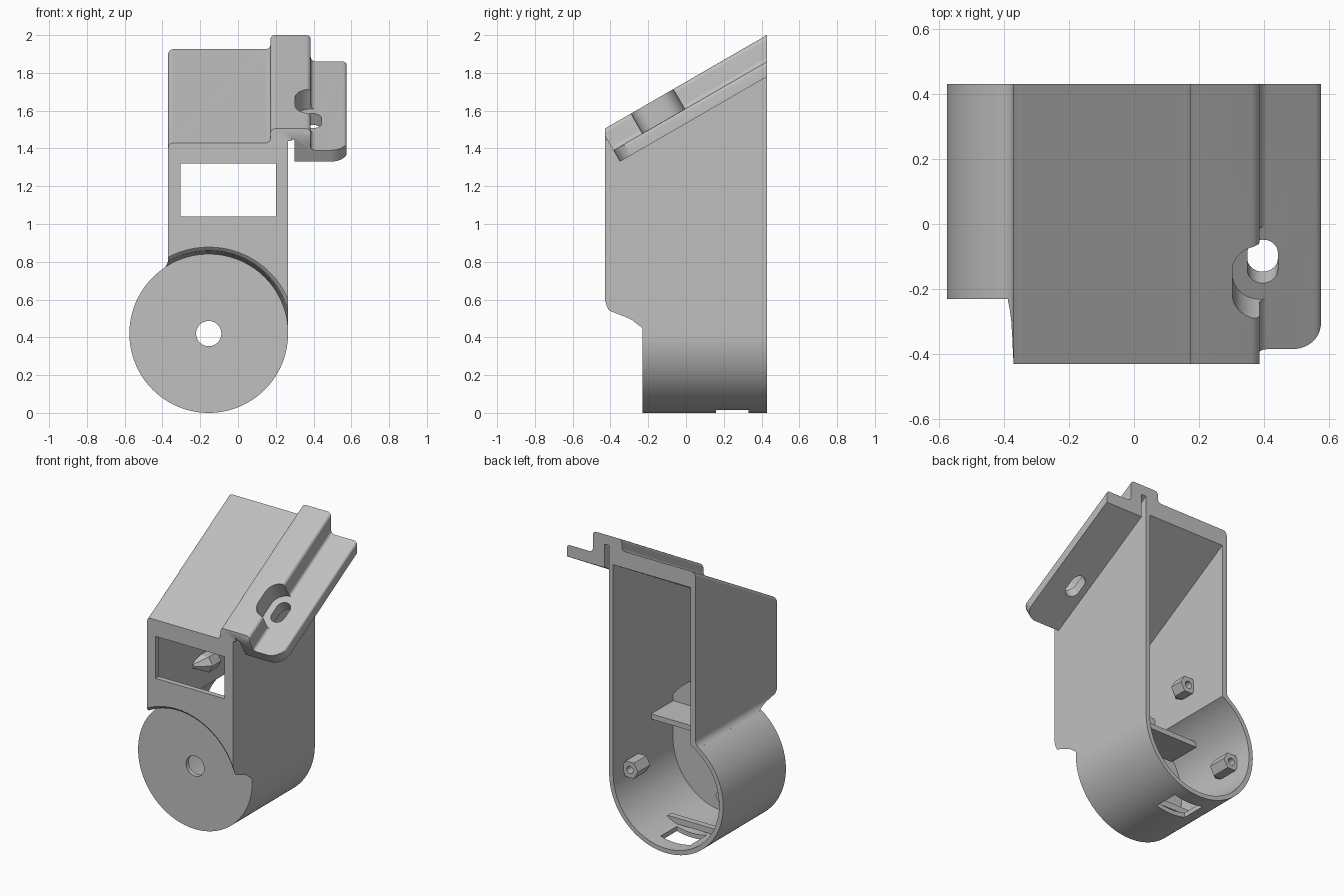
import bpy, bmesh
from math import sin, cos, tan, radians, pi
from mathutils import Matrix

if "Cube" in bpy.data.objects:
    bpy.data.objects.remove(bpy.data.objects["Cube"], do_unlink=True)

TILT = radians(30)
T = 1.678              # height of the sloping top at y = 0
CX, CZ, R = -0.155, 0.42, 0.42   # barrel axis and radius

grey = bpy.data.materials.new("light grey plastic")
grey.use_nodes = True
grey.diffuse_color = (0.53, 0.53, 0.53, 1)
grey.node_tree.nodes["Principled BSDF"].inputs["Base Color"].default_value = grey.diffuse_color


def arc(x, z, r, a0, a1, n=6):
    angles = [radians(a0 + (a1 - a0) * i / n) for i in range(n + 1)]
    return [(x + r * cos(a), z + r * sin(a)) for a in angles]


def finish(name, bm):
    bmesh.ops.recalc_face_normals(bm, faces=bm.faces)
    mesh = bpy.data.meshes.new(name)
    bm.to_mesh(mesh)
    bm.free()
    mesh.materials.append(grey)
    obj = bpy.data.objects.new(name, mesh)
    bpy.context.collection.objects.link(obj)
    return obj


def loft(name, ring_a, ring_b):
    bm = bmesh.new()
    a = [bm.verts.new(p) for p in ring_a]
    b = [bm.verts.new(p) for p in ring_b]
    bm.faces.new(a)
    bm.faces.new(b[::-1])
    for i in range(len(a)):
        j = (i + 1) % len(a)
        bm.faces.new((a[i], b[i], b[j], a[j]))
    return finish(name, bm)


def prism(name, flat, y0, y1, sloped=()):
    """Extrude an x-z outline along y; sloped points rise with the roof."""
    def ring(y):
        return [(x, y, z) for x, z in flat] + [(x, y, z + y * tan(TILT)) for x, z in sloped]
    return loft(name, ring(y0), ring(y1))


def roof_prism(name, outline, v0, v1):
    """Extrude an x-u outline square to the sloping roof."""
    obj = loft(name, [(x, u, v0) for x, u in outline], [(x, u, v1) for x, u in outline])
    obj.data.transform(Matrix.Translation((0, 0, T)) @ Matrix.Rotation(TILT, 4, 'X'))
    return obj


def box(name, x0, x1, y0, y1, z0, z1):
    return prism(name, [(x0, z0), (x1, z0), (x1, z1), (x0, z1)], y0, y1)


def lathe(name, profile, n=72):
    bm = bmesh.new()
    rings = [[bm.verts.new((x, y, z)) for x, z in arc(CX, CZ, r, 0, 360, n)[:-1]]
             for y, r in profile]
    bm.faces.new(rings[0])
    bm.faces.new(rings[-1][::-1])
    for a, b in zip(rings, rings[1:]):
        for i in range(n):
            j = (i + 1) % n
            bm.faces.new((a[i], b[i], b[j], a[j]))
    return finish(name, bm)


def cut(target, cutter):
    cutter.hide_render = True
    mod = target.modifiers.new("cut", 'BOOLEAN')
    mod.operation = 'DIFFERENCE'
    mod.solver = 'EXACT'
    mod.object = cutter
    bpy.context.view_layer.objects.active = target
    bpy.ops.object.modifier_apply(modifier=mod.name)
    bpy.data.objects.remove(cutter, do_unlink=True)


def smooth(obj):
    bpy.ops.object.select_all(action='DESELECT')
    obj.select_set(True)
    bpy.context.view_layer.objects.active = obj
    bpy.ops.object.shade_smooth_by_angle(angle=radians(30))


# Housing outline: barrel, side walls, raised ridge and side flange
barrel = arc(CX, CZ, R, 0, -235, 94) + arc(-0.43, 0.813, 0.06, -55, 0)
roof = (arc(-0.34, T - 0.03, 0.03, 180, 90)
        + arc(0.147, T + 0.025, 0.025, 270, 360)
        + arc(0.197, T + 0.05, 0.025, 180, 90)
        + arc(0.36, T + 0.05, 0.025, 90, 0)
        + arc(0.41, T - 0.041, 0.025, 180, 270)
        + arc(0.555, T - 0.086, 0.02, 90, 0)
        + [(0.575, T - 0.146), (0.3, T - 0.146), (0.3, T + 0.01), (0.265, T + 0.01)])
housing = prism("housing", barrel, -0.43, 0.43, roof)

# Rounded step in front of the barrel
cut(housing, lathe("step_cutter", [
    (-0.6, 0.5), (-0.45, 0.49), (-0.43, 0.458), (-0.42, 0.445), (-0.408, 0.438),
    (-0.39, 0.4355), (-0.3, 0.4276), (-0.25, 0.4225), (-0.23, 0.421)]))

# Hollow interior, open at the back
ceiling = [(-0.335, T - 0.11), (0.235, T - 0.11)]
cut(housing, prism("rear_cavity", arc(CX, CZ, 0.39, 0, -242.5, 90), -0.2, 0.6, ceiling))
cut(housing, prism("front_cavity", arc(CX, CZ, 0.49, 37.3, 111.5, 24), -0.395, -0.15, ceiling))

# Window, axle hole and bottom slot
cut(housing, box("window_cutter", -0.305, 0.2, -0.6, -0.3, 1.04, 1.32))
cut(housing, prism("axle_cutter", arc(CX, CZ, 0.067, 0, 360, 32)[:-1], -0.4, -0.1))
cut(housing, box("bottom_slot_cutter", CX - 0.11, CX + 0.11, 0.16, 0.33, -0.1, 0.1))

# Flange front end with rounded corner, square to the roof
cut(housing, roof_prism("flange_end_cutter",
                        [(0.283, -0.9), (0.283, -0.477)]
                        + arc(0.485, -0.387, 0.09, 270, 360, 10)
                        + [(0.7, -0.387), (0.7, -0.9)], -0.3, 0.3))


# Screw slot through the flange and its relief in the ridge
def slot(x, u, r, half):
    return arc(x, u + half, r, 0, 180, 16) + arc(x, u - half, r, 180, 360, 16)


cut(housing, roof_prism("relief_cutter", slot(0.39, -0.17, 0.088, 0.042), -0.056, 0.2))
cut(housing, roof_prism("screw_slot_cutter", slot(0.395, -0.165, 0.047, 0.03), -0.3, 0.1))
smooth(housing)

# Inner shelf and bottom rail
box("inner_shelf", -0.465, 0.245, -0.21, 0.03, 0.635, 0.67)
box("bottom_rail", CX - 0.195, CX + 0.195, 0.1, 0.14, 0.05, 0.09)


# Screw bosses: six-sided, tapering back into the wall
def boss(name, x, z, y0, y1, wall_x, r):
    def hexagon(y, k):
        return [(wall_x + (px - wall_x) * k, y, z + (pz - z) * k)
                for px, pz in arc(x, z, r, 0, 360, 6)[:-1]]
    body = loft(name, hexagon(y0, 1), hexagon(y1, 1))
    loft(name + "_taper", hexagon(y0, 1), hexagon(y0 - 0.07, 0.25))
    cut(body, prism("hole_cutter", arc(x, z, 0.024, 0, 360, 16)[:-1], y1 - 0.1, y1 + 0.1))
    smooth(body)


boss("left_boss", CX + 0.345, CZ, 0.19, 0.32, 0.25, 0.06)
boss("right_boss", CX - 0.345, CZ, 0.19, 0.32, -0.56, 0.06)
boss("upper_boss", -0.295, 0.95, 0.07, 0.16, -0.35, 0.06)
